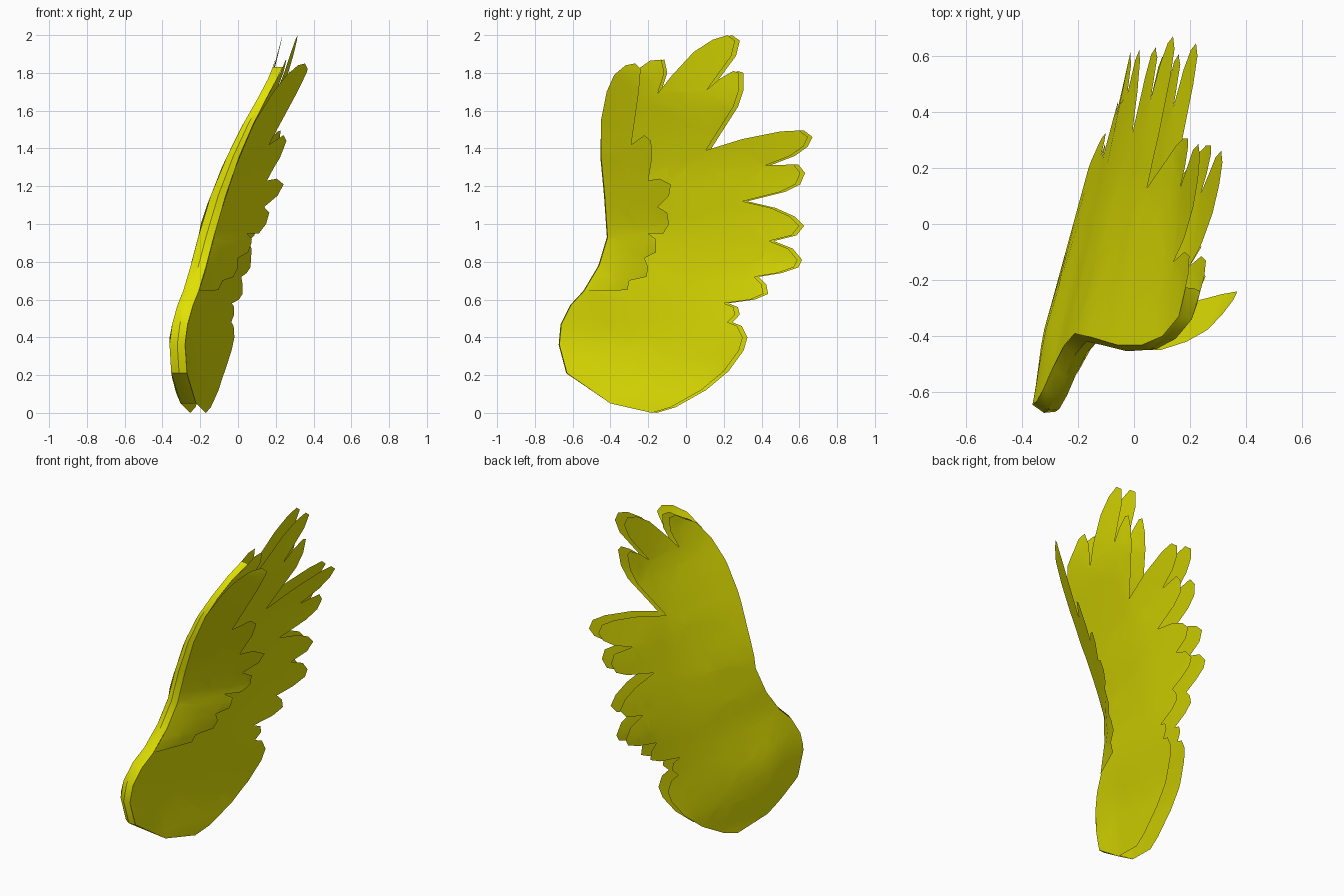
import bpy, bmesh

if "Cube" in bpy.data.objects:
    bpy.data.objects.remove(bpy.data.objects["Cube"])

yellow = bpy.data.materials.new("wing_yellow")
yellow.diffuse_color = (0.76, 0.76, 0.001, 1)
yellow.use_nodes = True
yellow.node_tree.nodes["Principled BSDF"].inputs["Base Color"].default_value = yellow.diffuse_color

# Outlines as (y, z): leading edge, feathered trailing edge, covert feathers
LEAD = [(-.40, .05), (-.63, .21), (-.67, .36), (-.66, .47), (-.61, .57), (-.54, .645),
        (-.46, .78), (-.415, .93), (-.43, 1.15), (-.45, 1.36), (-.445, 1.53),
        (-.41, 1.66), (-.34, 1.77), (-.24, 1.83)]
TRAIL = [(-.19, 1.865), (-.13, 1.87), (-.115, 1.8), (-.15, 1.69), (-.08, 1.78), (.04, 1.91),
         (.14, 1.975), (.22, 2.0), (.26, 1.97), (.24, 1.89), (.11, 1.71), (.18, 1.77),
         (.25, 1.81), (.28, 1.80), (.28, 1.71), (.25, 1.62), (.105, 1.39), (.3, 1.45),
         (.5, 1.49), (.6, 1.495), (.645, 1.46), (.62, 1.41), (.55, 1.36), (.42, 1.31),
         (.57, 1.315), (.605, 1.27), (.58, 1.21), (.5, 1.17), (.3, 1.12), (.45, 1.085),
         (.55, 1.04), (.6, .99), (.56, .94), (.44, .91), (.54, .87), (.59, .81),
         (.57, .77), (.48, .74), (.36, .72), (.4, .68), (.41, .63), (.34, .6),
         (.2, .58), (.25, .56), (.26, .52), (.22, .48), (.27, .46), (.3, .4),
         (.28, .33), (.2, .22), (.08, .12), (-.08, .03), (-.18, 0)]
COVERT = [(-.45, 1.55), (-.42, 1.7), (-.38, 1.79), (-.32, 1.84), (-.27, 1.85), (-.24, 1.82),
          (-.25, 1.7), (-.29, 1.42), (-.22, 1.47), (-.185, 1.44), (-.18, 1.35), (-.2, 1.23),
          (-.14, 1.24), (-.08, 1.21), (-.09, 1.15), (-.15, 1.09), (-.1, 1.06), (-.09, 1.0),
          (-.12, .95), (-.2, .95), (-.16, .92), (-.16, .85), (-.22, .82), (-.2, .77),
          (-.21, .72), (-.3, .7), (-.31, .65)]

# Wing curvature: height, x at y = 0, slope of x along y
BEND = [(0, -.125, .25), (.2, -.118, .24), (.4, -.10, .27), (.65, -.075, .245),
        (.82, -.07, .2), (1.0, -.035, .19), (1.3, .05, .15), (1.5, .125, .13),
        (1.8, .25, .09), (2.0, .30, .07)]
THICK, SHIFT = .082, .025


def lerp_table(table, z):
    """Interpolate the rows of a table keyed by its first column."""
    z = min(max(z, table[0][0]), table[-1][0])
    for a, b in zip(table, table[1:]):
        if z <= b[0]:
            t = (z - a[0]) / (b[0] - a[0])
            return [p + (q - p) * t for p, q in zip(a[1:], b[1:])]


def ramp(table, t):
    return lerp_table(table, t)[0]


def belly(y, z):
    """Sag of the broad root of the wing."""
    return (ramp([(.05, 0), (.2, .8), (.35, 1), (.65, 0)], z)
            * ramp([(-.65, 0), (-.42, 1), (-.2, .7), (.3, 0)], y))


def outer(y, z):
    base, slope = lerp_table(BEND, z)
    crown = (ramp([(.65, 0), (.85, 1), (1.65, 1), (1.8, 0)], z)
             * ramp([(-.42, 0), (.1, 1)], y))
    return (base + slope * y + .025 * crown - .015 * belly(y, z), y, z)


def inner(y, z):
    # The two layers draw together towards the upper leading edge
    x, _, _ = outer(y, z)
    taper = ramp([(1.1, 0), (1.65, 1)], z) * ramp([(-.35, 1), (.25, 0)], y)
    return (x - THICK + .036 * taper - .015 * belly(y, z),
            y + SHIFT * (1 - .6 * taper), z)


LEAD_Y = [(z, y) for y, z in LEAD[5:10]]


def covert(y, z):
    y0 = ramp(LEAD_Y, z)
    slope = ramp([(.645, .43), (.72, .55), (.77, .63), (.9, .78), (1.1, .8),
                  (1.5, .8), (1.85, .71)], z)
    return (outer(y0, z)[0] + .003 + slope * (y - y0), y, z)


def finish(bm, name):
    mesh = bpy.data.meshes.new(name)
    bm.to_mesh(mesh)
    bm.free()
    mesh.materials.append(yellow)
    mesh.polygons.foreach_set("use_smooth", [True] * len(mesh.polygons))
    ob = bpy.data.objects.new(name, mesh)
    bpy.context.collection.objects.link(ob)
    return ob


def sheet(name, outline, place, side):
    """Fill an outline, slice it into a grid and bend it into place."""
    bm = bmesh.new()
    bm.faces.new([bm.verts.new((0, y, z)) for y, z in outline])
    bm.normal_update()
    bmesh.ops.triangulate(bm, faces=bm.faces[:])
    cuts = [((0, 0, i * .1), (0, 0, 1)) for i in range(1, 20)]
    cuts += [((0, i * .1, 0), (0, 1, 0)) for i in range(-6, 7)]
    for co, no in cuts:
        bmesh.ops.bisect_plane(bm, geom=bm.verts[:] + bm.edges[:] + bm.faces[:],
                               dist=1e-5, plane_co=co, plane_no=no)
    bm.normal_update()
    flip = [f for f in bm.faces if f.normal.x * side < 0]
    bmesh.ops.reverse_faces(bm, faces=flip)
    for v in bm.verts:
        v.co = place(v.co.y, v.co.z)
    return finish(bm, name)


# Two feathered layers of the wing, open along the feathers
sheet("outer_feathers", LEAD + TRAIL, outer, 1)
sheet("inner_feathers", LEAD + TRAIL, inner, -1)

# Short covert feathers flaring out from the leading edge
sheet("covert_feathers", LEAD[5:10] + COVERT, covert, 1)

# Ridged band joining both layers along the leading edge
bm = bmesh.new()
rows = []
for i, (y, z) in enumerate(LEAD):
    a, b = outer(y, z), inner(y, z)
    mid = ((a[0] + b[0]) / 2, y - (.004 if 0 < i < 12 else -.012), z)
    rows.append([bm.verts.new(p) for p in (a, mid, b)])
for r, s in zip(rows, rows[1:]):
    for k in range(2):
        bm.faces.new((r[k], s[k], s[k + 1], r[k + 1]))
bm.normal_update()
if sum(f.normal.y for f in bm.faces) > 0:
    bmesh.ops.reverse_faces(bm, faces=bm.faces[:])
band = finish(bm, "leading_edge")
bpy.context.view_layer.objects.active = band
band.select_set(True)
bpy.ops.object.shade_smooth_by_angle(angle=.6)
